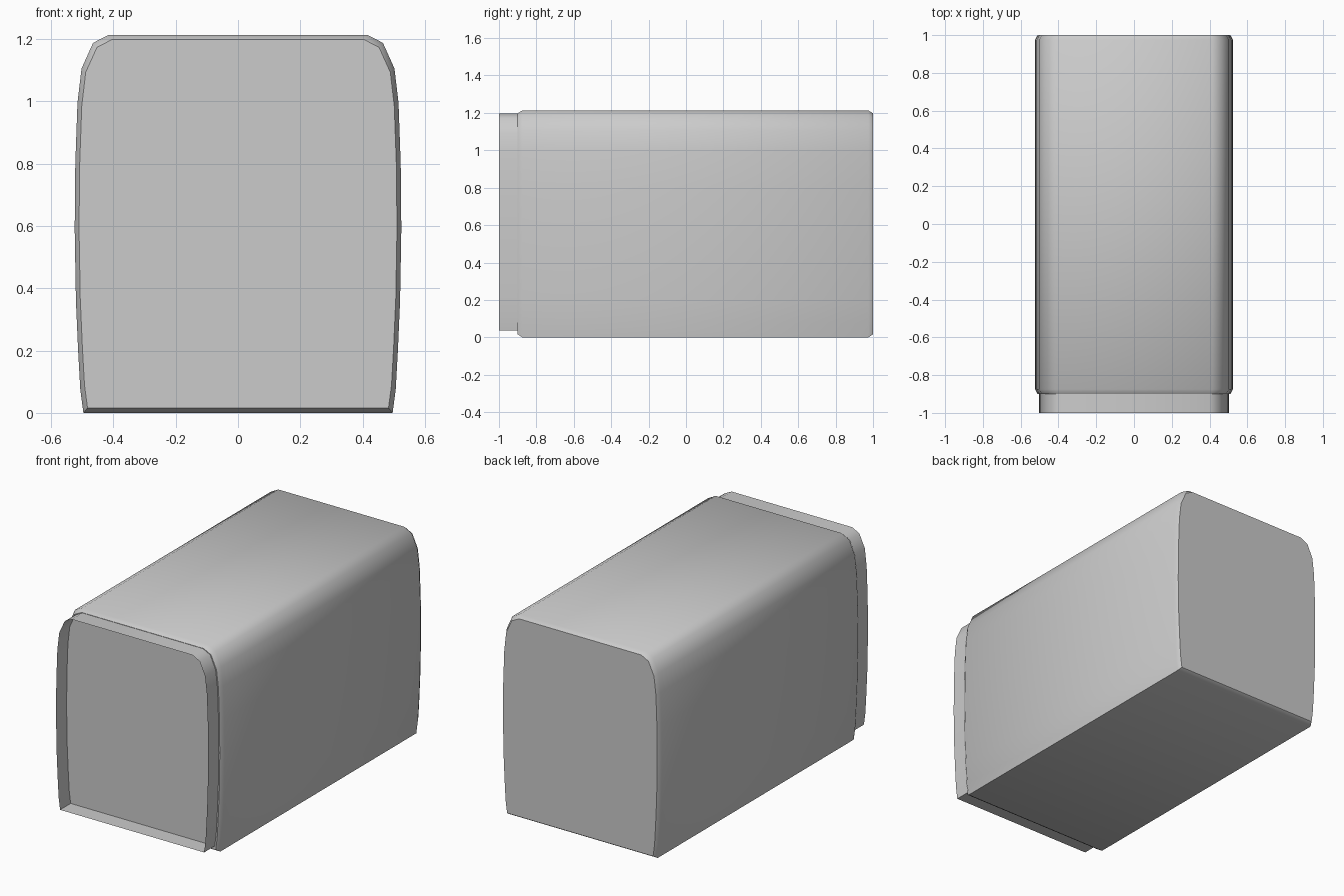
import bpy, bmesh, math

cube = bpy.data.objects.get("Cube")
if cube:
    bpy.data.objects.remove(cube, do_unlink=True)

grey = bpy.data.materials.new("light_grey")
grey.use_nodes = True
grey.diffuse_color = (0.6, 0.6, 0.6, 1)
grey.node_tree.nodes["Principled BSDF"].inputs["Base Color"].default_value = (0.6, 0.6, 0.6, 1)

# Right half of the bulging cross-section, top to bottom (x, z)
HALF = [(.415, 1.213), (.465, 1.187), (.502, 1.105), (.515, .995), (.522, .8),
        (.524, .59), (.52, .36), (.513, .2), (.506, .075), (.496, 0)]
TOP = HALF[0][1]


def section(y, width, low, high):
    """Closed cross-section at depth y, fitted to a half width and height range."""
    half = [(x * width / .524, y, low + z / TOP * (high - low)) for x, z in HALF]
    return half + [(-x, yy, z) for x, yy, z in reversed(half)]


def loft(name, sections, capped):
    """Skin consecutive cross-sections, optionally closing both ends."""
    bm = bmesh.new()
    rings = [[bm.verts.new(p) for p in s] for s in sections]
    n = len(rings[0])
    for a, b in zip(rings, rings[1:]):
        for i in range(n):
            j = (i + 1) % n
            bm.faces.new((a[i], a[j], b[j], b[i]))
    if capped:
        bm.faces.new(rings[0])
        bm.faces.new(rings[-1])
    bmesh.ops.recalc_face_normals(bm, faces=bm.faces)
    mesh = bpy.data.meshes.new(name)
    bm.to_mesh(mesh)
    bm.free()
    mesh.materials.append(grey)
    obj = bpy.data.objects.new(name, mesh)
    bpy.context.collection.objects.link(obj)
    bpy.ops.object.select_all(action='DESELECT')
    obj.select_set(True)
    bpy.context.view_layer.objects.active = obj
    bpy.ops.object.shade_smooth_by_angle(angle=math.radians(42))
    return obj


# Long housing with a small bevel at both ends
loft("housing", [section(-.9, .51, .016, 1.198), section(-.875, .524, 0, TOP),
                 section(.975, .524, 0, TOP), section(1, .51, .016, 1.198)], True)

# Thin open rim standing out around the front face
loft("front_rim", [section(-1, .503, .037, 1.196), section(-.9, .503, .037, 1.196)], False)
